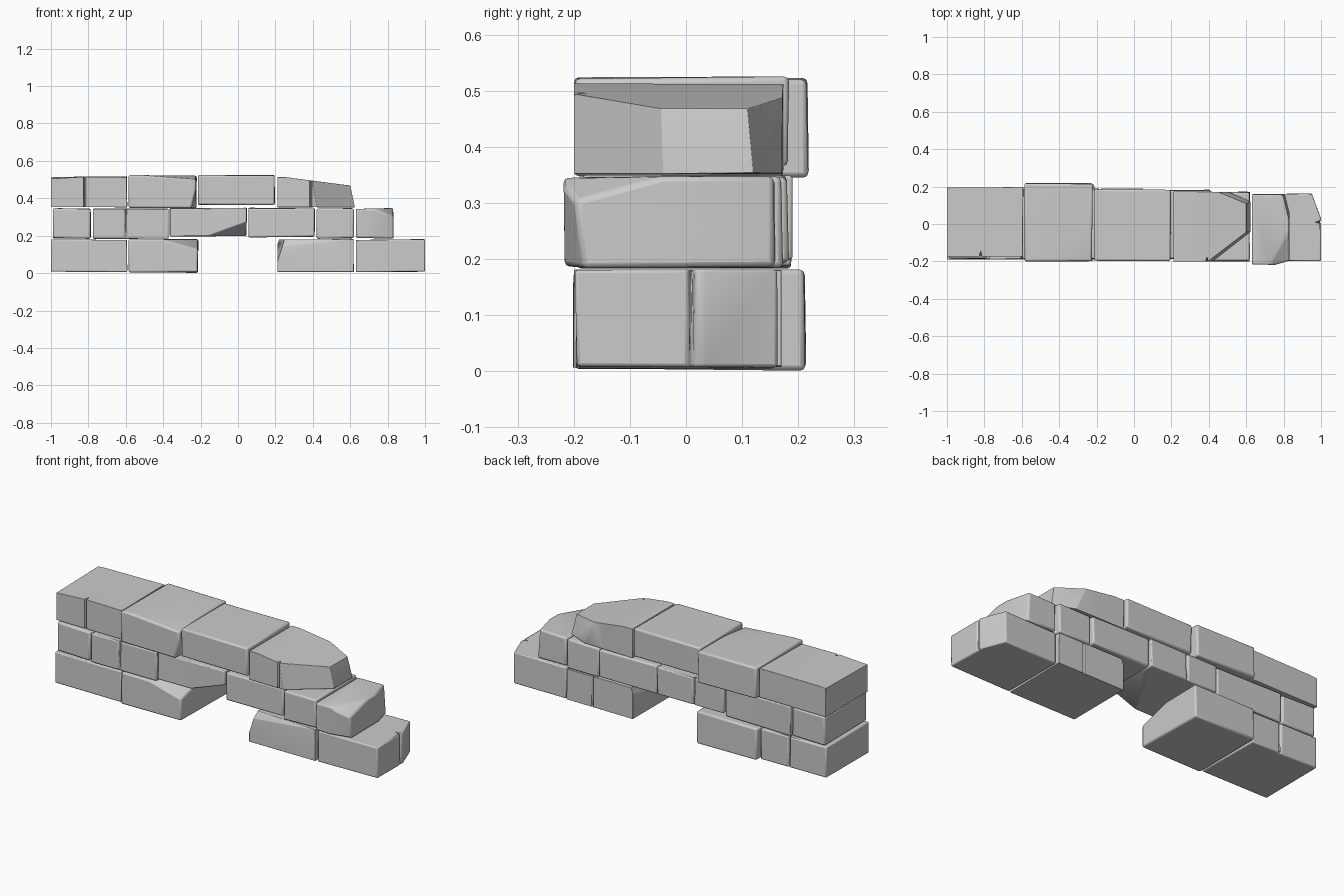
import bpy, bmesh, random
from mathutils import Vector

random.seed(4)
cube = bpy.data.objects.get("Cube")
if cube:
    bpy.data.objects.remove(cube)

stone = bpy.data.materials.new("grey_stone")
stone.use_nodes = True
GREY = (0.6, 0.6, 0.6, 1)
stone.diffuse_color = GREY
stone.node_tree.nodes["Principled BSDF"].inputs["Base Color"].default_value = GREY


def groove(bm, axis, pos, side, depth):
    """V-shaped crack across one upright face, deep at the top and fading downwards."""
    normal = Vector((0, 0, 0))
    normal[axis] = 1
    for off in (-0.007, 0, 0.007):
        bmesh.ops.bisect_plane(bm, geom=bm.verts[:] + bm.edges[:] + bm.faces[:],
                               plane_co=normal * (pos + off), plane_no=normal)
    other = 1 - axis
    face = side * max(side * v.co[other] for v in bm.verts)
    for v in bm.verts:
        if abs(v.co[axis] - pos) < 0.002 and abs(v.co[other] - face) < 0.001:
            v.co[other] -= side * (depth if v.co.z > zmid(bm) else depth * 0.3)


def zmid(bm):
    zs = [v.co.z for v in bm.verts]
    return (min(zs) + max(zs)) / 2


def chip(bm, centre, a, b, c):
    """Break off everything outside the plane through three points."""
    a, b, c = Vector(a), Vector(b), Vector(c)
    n = (b - a).cross(c - a).normalized()
    if n.dot(centre - a) > 0:
        n = -n
    cut = bmesh.ops.bisect_plane(bm, geom=bm.verts[:] + bm.edges[:] + bm.faces[:],
                                 plane_co=a, plane_no=n, clear_outer=True)
    rim = [e for e in cut["geom_cut"] if isinstance(e, bmesh.types.BMEdge)]
    bmesh.ops.edgeloop_fill(bm, edges=rim)


def brick(name, x, y, z, chips=(), crack=None):
    bm = bmesh.new()
    bmesh.ops.create_cube(bm, size=1)
    lo, hi = Vector((x[0], y[0], z[0])), Vector((x[1], y[1], z[1]))
    centre = (lo + hi) / 2
    for v in bm.verts:
        for i in range(3):
            wobble = random.uniform(0, 0.006)
            v.co[i] = lo[i] + wobble * (i > 0) if v.co[i] < 0 else hi[i] - wobble
    if crack:
        # square up the cracked face so that the groove runs its full height
        axis, pos, side, depth = crack
        for v in bm.verts:
            k = 1 - axis
            if (v.co[k] - centre[k]) * side > 0:
                v.co[k] = hi[k] if side > 0 else lo[k]
        groove(bm, axis, pos, side, depth)
    for points in chips:
        chip(bm, centre, *points)
    bmesh.ops.recalc_face_normals(bm, faces=bm.faces[:])
    mesh = bpy.data.meshes.new(name)
    bm.to_mesh(mesh)
    bm.free()
    mesh.materials.append(stone)
    ob = bpy.data.objects.new(name, mesh)
    bpy.context.collection.objects.link(ob)
    # worn edges
    bev = ob.modifiers.new("worn_edges", "BEVEL")
    bev.width = 0.009
    bev.segments = 2
    bev.limit_method = "ANGLE"
    bev.angle_limit = 0.3
    bpy.ops.object.select_all(action="DESELECT")
    ob.select_set(True)
    bpy.context.view_layer.objects.active = ob
    bpy.ops.object.shade_smooth_by_angle(angle=0.6)


# bottom course
Z = (0.005, 0.182)
brick("bottom_brick_right_end", (-1, -0.59), (-0.19, 0.19), Z, crack=(0, -0.77, 1, 0.03))
brick("bottom_brick_right_inner", (-0.585, -0.21), (-0.2, 0.215), (0, 0.182),
      [((-0.42, -0.2, 0.182), (-0.21, -0.2, 0.125), (-0.21, 0, 0.182))])
brick("bottom_brick_left_inner", (0.21, 0.62), (-0.205, 0.17), Z,
      [((0.21, -0.2, 0.06), (0.25, -0.2, 0.182), (0.21, 0.17, 0.15)),
       ((0.25, -0.205, 0.14), (0.62, -0.205, 0.172), (0.3, -0.18, 0.182))],
      crack=(0, 0.46, 1, 0.02))
brick("bottom_brick_left_end", (0.63, 1), (-0.2, 0.165), Z,
      [((1, 0.03, 0), (1, 0.03, 0.2), (0.95, 0.165, 0))], crack=(1, 0.01, 1, 0.03))

# middle course
Z = (0.183, 0.348)
brick("middle_half_brick_right_end", (-0.99, -0.785), (-0.185, 0.19), Z)
brick("middle_brick_right", (-0.775, -0.37), (-0.19, 0.19), Z, crack=(0, -0.6, -1, 0.025))
brick("middle_brick_overhang", (-0.365, 0.05), (-0.19, 0.19), (0.195, 0.35),
      [((-0.17, -0.19, 0.195), (0.05, -0.19, 0.275), (0.05, 0.16, 0.195))],
      crack=(0, -0.18, 1, 0.025))
brick("middle_brick_left", (0.055, 0.415), (-0.19, 0.185), (0.19, 0.35))
brick("middle_half_brick_left", (0.42, 0.62), (-0.2, 0.175), Z)
brick("middle_half_brick_left_end", (0.63, 0.835), (-0.22, 0.16), Z,
      [((0.72, -0.22, 0.348), (0.835, -0.22, 0.295), (0.835, -0.03, 0.348)),
       ((0.7, -0.22, 0.2), (0.835, -0.185, 0.2), (0.74, -0.22, 0.3)),
       ((0.835, 0.04, 0.2), (0.805, 0.16, 0.2), (0.825, 0.04, 0.35))])

# top course
brick("top_brick_right_end", (-1, -0.59), (-0.175, 0.2), (0.35, 0.518),
      [((-1, -0.175, 0.505), (-1, 0.2, 0.512), (-0.75, -0.1, 0.52))],
      crack=(0, -0.82, -1, 0.03))
brick("top_brick_right_inner", (-0.585, -0.22), (-0.2, 0.22), (0.345, 0.525),
      [((-0.5, -0.2, 0.522), (-0.22, -0.2, 0.5), (-0.22, 0, 0.522)),
       ((-0.25, -0.2, 0.345), (-0.22, -0.2, 0.47), (-0.22, 0.1, 0.345))])
brick("top_brick_middle", (-0.215, 0.2), (-0.2, 0.185), (0.36, 0.527))
brick("top_brick_left_end", (0.21, 0.625), (-0.2, 0.175), (0.348, 0.515),
      [((0.24, 0, 0.515), (0.6, -0.1, 0.468), (0.6, 0.1, 0.468)),
       ((0.42, -0.2, 0.35), (0.625, -0.04, 0.35), (0.4, -0.2, 0.47)),
       ((0.625, 0, 0.35), (0.625, 0.1, 0.35), (0.6, 0.05, 0.47)),
       ((0.5, 0.175, 0.35), (0.625, 0.12, 0.35), (0.45, 0.175, 0.47))],
      crack=(0, 0.39, -1, 0.025))
